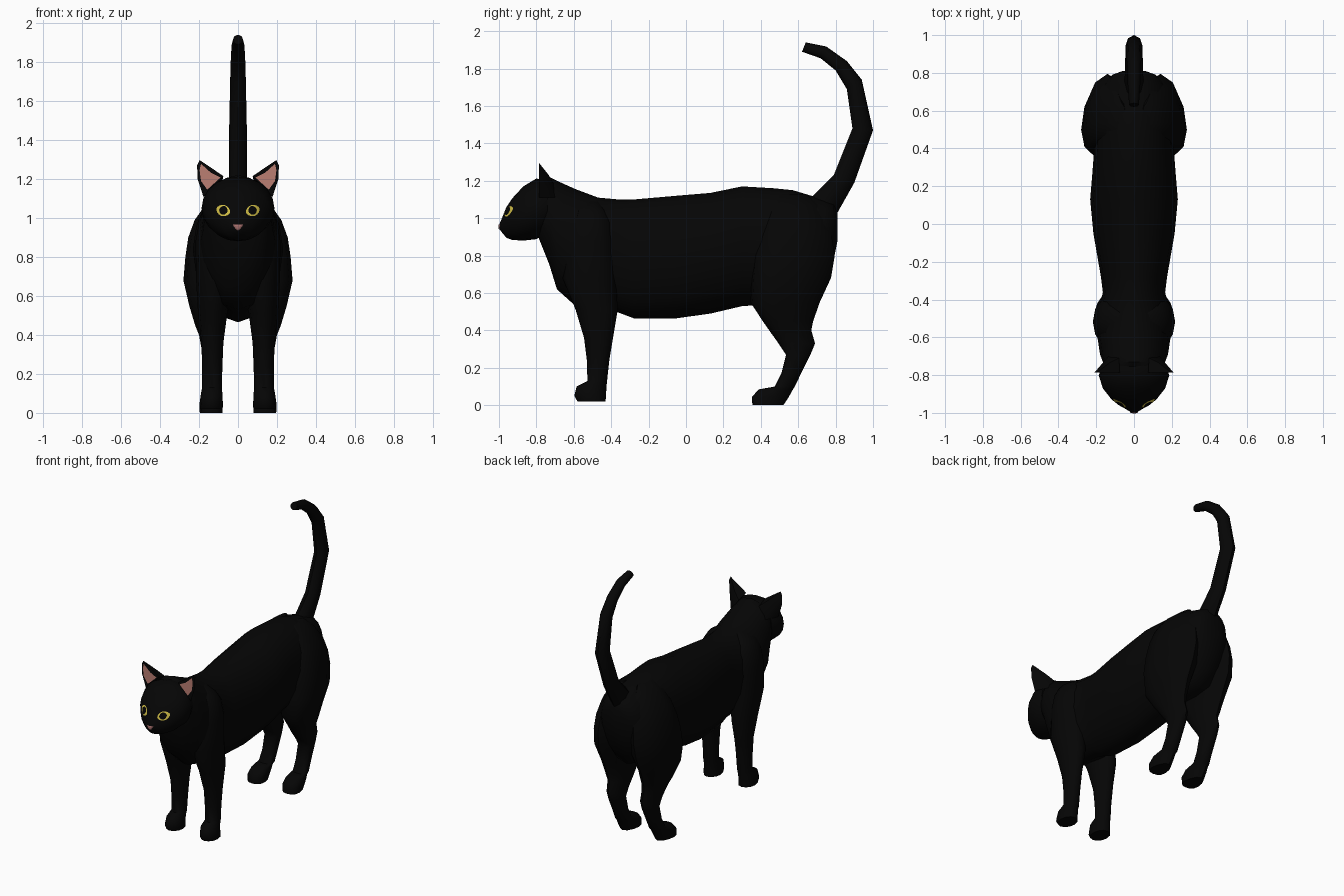
import bpy, bmesh, math
from mathutils import Vector
from mathutils.bvhtree import BVHTree

if "Cube" in bpy.data.objects:
    bpy.data.objects.remove(bpy.data.objects["Cube"])


def material(name, rgb):
    m = bpy.data.materials.new(name)
    m.diffuse_color = (*rgb, 1)
    m.use_nodes = True
    m.node_tree.nodes["Principled BSDF"].inputs["Base Color"].default_value = m.diffuse_color
    return m


BLACK = material("black fur", (0.0016, 0.0016, 0.0016))
PINK = material("ear pink", (0.50, 0.21, 0.17))
NOSE = material("nose pink", (0.36, 0.15, 0.14))
YELLOW = material("eye yellow", (0.62, 0.50, 0.06))


def finish(name, bm, mat, smooth=True):
    me = bpy.data.meshes.new(name)
    bm.to_mesh(me)
    bm.free()
    ob = bpy.data.objects.new(name, me)
    bpy.context.collection.objects.link(ob)
    me.materials.append(mat)
    if smooth:
        bpy.ops.object.select_all(action='DESELECT')
        ob.select_set(True)
        bpy.context.view_layer.objects.active = ob
        bpy.ops.object.shade_smooth_by_angle(angle=math.radians(50))
    return ob


def loft(name, sections, side=1, n=14, bias=0):
    """Skin elliptical rings; each spans (y0,z0)-(y1,z1) in profile and xa..xb across.
    bias moves the widest point of a ring towards its first profile point."""
    bm = bmesh.new()
    rings = []
    for y0, z0, y1, z1, xa, xb in sections:
        mid = Vector((side * (xa + xb) / 2, (y0 + y1) / 2, (z0 + z1) / 2))
        u = Vector((0, (y0 - y1) / 2, (z0 - z1) / 2))
        v = Vector(((xb - xa) / 2, 0, 0))
        rings.append([bm.verts.new(mid + u * (math.cos(a) + bias * math.sin(a) ** 2)
                                   + v * math.sin(a))
                      for a in (2 * math.pi * i / n for i in range(n))])
    for r, s in zip(rings, rings[1:]):
        for i in range(n):
            j = (i + 1) % n
            bm.faces.new((r[i], r[j], s[j], s[i]))
    bm.faces.new(rings[0])
    bm.faces.new(rings[-1])
    bmesh.ops.recalc_face_normals(bm, faces=bm.faces)
    return finish(name, bm, BLACK)


def upright(rows):  # (y, top, bottom, half width)
    return [(y, t, y, b, -w, w) for y, t, b, w in rows]


def level(rows):  # (z, front y, back y, inner x, outer x)
    return [(f, z, b, z, xa, xb) for z, f, b, xa, xb in rows]


# Torso with neck and rump
loft("torso", upright([
    (-.79, 1.18, .90, .14), (-.73, 1.22, .75, .165), (-.69, 1.20, .62, .18),
    (-.59, 1.155, .53, .195), (-.47, 1.11, .51, .185), (-.36, 1.10, .495, .165),
    (-.28, 1.10, .465, .175), (-.05, 1.12, .465, .215), (.13, 1.135, .49, .232),
    (.30, 1.17, .53, .218), (.47, 1.16, .54, .205), (.57, 1.15, .54, .205),
    (.67, 1.12, .57, .195), (.74, 1.10, .66, .165), (.79, 1.08, .78, .115),
    (.81, 1.03, .88, .06)]), n=16, bias=.08)

# Head
head = loft("head", upright([
    (-.998, .967, .942, .014), (-.985, .998, .925, .035), (-.96, 1.06, .895, .078),
    (-.93, 1.105, .884, .118), (-.87, 1.17, .88, .165), (-.80, 1.212, .888, .187),
    (-.74, 1.20, .92, .16)]), n=20)

# Raised, hooked tail
loft("tail", [
    (.64, 1.08, .76, .98, -.05, .05), (.69, 1.13, .81, 1.03, -.05, .05),
    (.79, 1.23, .90, 1.19, -.047, .047), (.89, 1.48, 1.0, 1.47, -.045, .045),
    (.86, 1.69, .94, 1.74, -.04, .04), (.80, 1.79, .86, 1.84, -.037, .037),
    (.72, 1.855, .75, 1.918, -.033, .033), (.62, 1.89, .64, 1.94, -.026, .026)], n=8)

# Legs, each one from shoulder or hip down to paw, tops sunk into the torso
FRONT_LEG = level([
    (1.09, -.57, -.47, .05, .09), (1.04, -.61, -.43, .04, .165), (.98, -.635, -.40, .03, .20),
    (.88, -.65, -.385, .03, .218),
    (.68, -.66, -.375, .03, .215), (.51, -.59, -.365, .055, .205),
    (.36, -.545, -.39, .075, .188), (.24, -.53, -.41, .08, .184),
    (.13, -.527, -.422, .083, .184), (.10, -.585, -.425, .08, .19),
    (.05, -.597, -.428, .078, .197), (.02, -.58, -.43, .08, .195)])
HIND_LEG = level([
    (1.13, .48, .64, .04, .09), (1.07, .44, .71, .02, .165), (.99, .41, .755, .01, .222),
    (.90, .385, .78, .01, .255), (.80, .36, .795, .01, .27),
    (.68, .35, .775, .015, .28), (.55, .345, .715, .045, .25),
    (.45, .41, .68, .065, .22), (.40, .445, .67, .07, .20), (.33, .495, .69, .078, .187),
    (.27, .535, .665, .08, .184), (.17, .51, .615, .083, .182),
    (.10, .475, .582, .083, .186), (.085, .39, .572, .08, .192),
    (.045, .352, .55, .077, .198), (0, .355, .52, .08, .196)])
for s, label in ((-1, "left"), (1, "right")):
    loft(f"front_leg_{label}", FRONT_LEG, s, 12)
    loft(f"hind_leg_{label}", HIND_LEG, s, 12, bias=.3)

# Ears: upright black shells with a pink plate in front
for s, label in ((-1, "left"), (1, "right")):
    bm = bmesh.new()
    rim = [bm.verts.new((s * x, -.787, z)) for x, z in
           ((.075, 1.215), (.135, 1.24), (.197, 1.297), (.21, 1.27), (.207, 1.20), (.178, 1.11))]
    back = [bm.verts.new((s * x, y, z)) for x, y, z in
            ((.08, -.71, 1.19), (.13, -.735, 1.232), (.135, -.70, 1.11))]
    bmesh.ops.convex_hull(bm, input=rim + back)
    bmesh.ops.recalc_face_normals(bm, faces=bm.faces)
    finish(f"ear_{label}", bm, BLACK)
    bm = bmesh.new()
    bm.faces.new([bm.verts.new((s * x, -.793, z)) for x, z in
                  ((.09, 1.207), (.14, 1.233), (.19, 1.278), (.197, 1.245), (.19, 1.19), (.158, 1.145))])
    bm.normal_update()
    for f in bm.faces:
        if f.normal.y > 0:
            f.normal_flip()
    finish(f"inner_ear_{label}", bm, PINK, False)

# Thin face plates draped over the front of the head
bm = bmesh.new()
bm.from_mesh(head.data)
TREE = BVHTree.FromBMesh(bm)
bm.free()


def plate(name, cx, cz, outline, mat, lift, rings=4):
    bm = bmesh.new()

    def drape(x, z):
        hit = TREE.ray_cast(Vector((x, -2, z)), Vector((0, 1, 0)))[0]
        return bm.verts.new((x, (hit.y if hit else -.96) - lift, z))

    centre = drape(cx, cz)
    prev = None
    n = len(outline)
    for k in range(1, rings + 1):
        ring = [drape(cx + x * k / rings, cz + z * k / rings) for x, z in outline]
        for i in range(n):
            j = (i + 1) % n
            bm.faces.new((prev[i], prev[j], ring[j], ring[i]) if prev
                         else (centre, ring[i], ring[j]))
        prev = ring
    bm.normal_update()
    for f in bm.faces:
        if f.normal.y > 0:
            f.normal_flip()
    finish(name, bm, mat, False)


def almond(s, w, h, tilt):
    pts = []
    for i in range(16):
        a = 2 * math.pi * i / 16
        x, z = w * math.cos(a), h * math.sin(a) * abs(math.sin(a)) ** .3
        pts.append((s * (x * math.cos(tilt) - z * math.sin(tilt)),
                    x * math.sin(tilt) + z * math.cos(tilt)))
    return pts


for s, label in ((-1, "left"), (1, "right")):
    plate(f"eye_{label}", s * .076, 1.038, almond(s, .037, .029, .3), YELLOW, .004)
    plate(f"pupil_{label}", s * .075, 1.039, almond(s, .022, .023, .3), BLACK, .007)
plate("nose", 0, .953, [(-.027, .012), (0, .014), (.027, .012), (.012, -.01),
                        (0, -.018), (-.012, -.01)], NOSE, .004)
